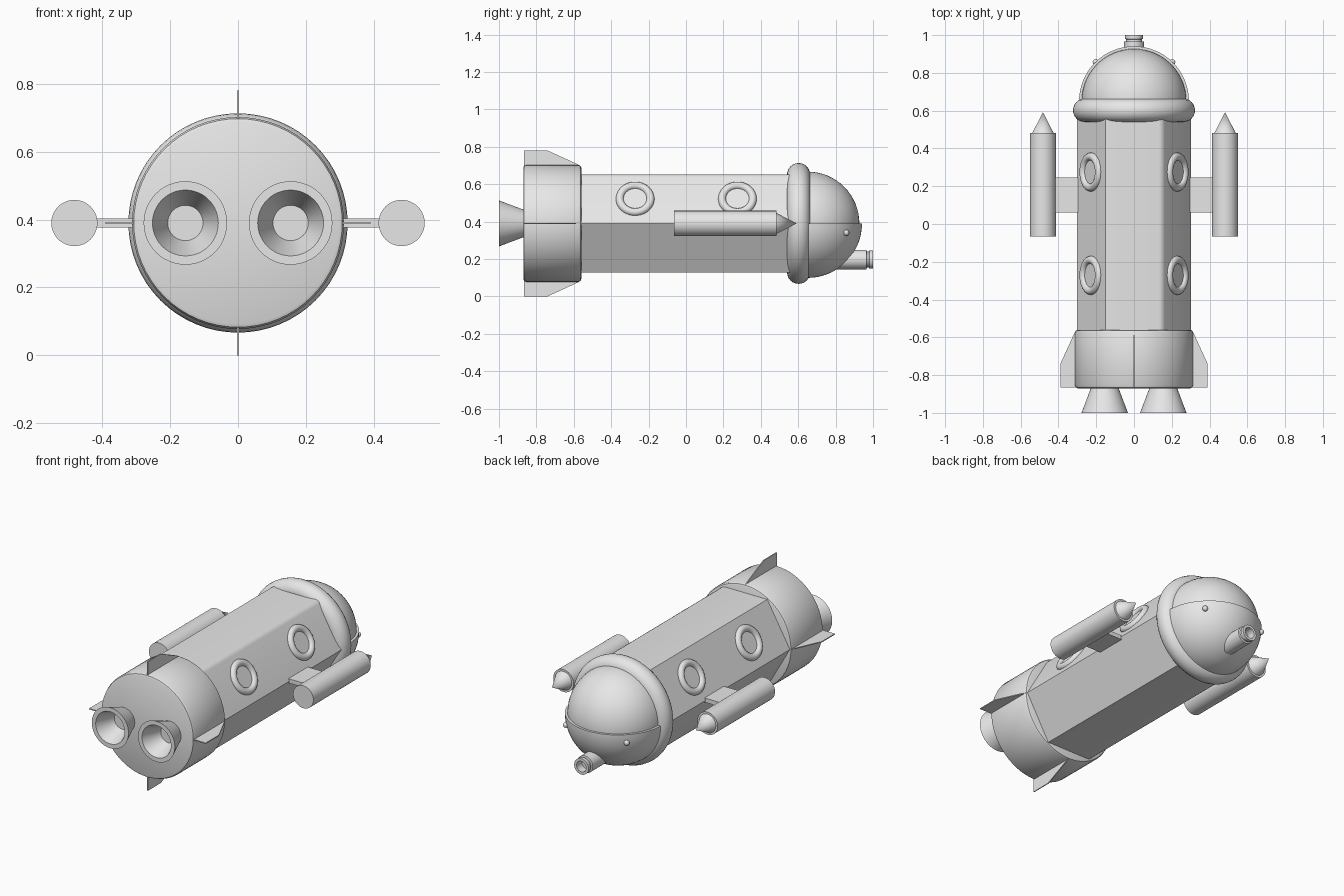
import bpy, bmesh, math
from mathutils import Matrix, Vector

if "Cube" in bpy.data.objects:
    bpy.data.objects.remove(bpy.data.objects["Cube"])

AXIS_Z = 0.39                      # height of the ship's long axis

grey = bpy.data.materials.new("hull grey")
grey.use_nodes = True
grey.diffuse_color = (0.8, 0.8, 0.8, 1)
grey.node_tree.nodes["Principled BSDF"].inputs["Base Color"].default_value = (0.8, 0.8, 0.8, 1)


def finish(name, bm, smooth=True):
    bmesh.ops.remove_doubles(bm, verts=bm.verts, dist=1e-5)
    bmesh.ops.recalc_face_normals(bm, faces=bm.faces)
    mesh = bpy.data.meshes.new(name)
    bm.to_mesh(mesh)
    bm.free()
    mesh.materials.append(grey)
    obj = bpy.data.objects.new(name, mesh)
    bpy.context.collection.objects.link(obj)
    if smooth:
        bpy.ops.object.select_all(action="DESELECT")
        obj.select_set(True)
        bpy.context.view_layer.objects.active = obj
        bpy.ops.object.shade_smooth_by_angle(angle=math.radians(35))
    return obj


def lathe(name, profile, matrix, segs=48):
    """Revolve (radius, height) points about local z, then place with matrix."""
    bm = bmesh.new()
    verts = [bm.verts.new((r, 0, h)) for r, h in profile]
    edges = [bm.edges.new(pair) for pair in zip(verts, verts[1:])]
    bmesh.ops.spin(bm, geom=verts + edges, cent=(0, 0, 0), axis=(0, 0, 1),
                   angle=2 * math.pi, steps=segs, use_merge=True)
    bm.transform(matrix)
    return finish(name, bm)


def along_y(x=0, z=AXIS_Z):
    """Local z points to +y, through the given x and z."""
    return Matrix.Translation((x, 0, z)) @ Matrix.Rotation(-math.pi / 2, 4, "X")


def ring_profile(major, minor, height=0, n=16):
    return [(major + minor * math.cos(2 * math.pi * i / n),
             height + minor * math.sin(2 * math.pi * i / n)) for i in range(n + 1)]


def prism(name, outline, thickness, matrix):
    """Flat outline in local xy, extruded evenly about local z = 0."""
    bm = bmesh.new()
    face = bm.faces.new([bm.verts.new((a, b, -thickness / 2)) for a, b in outline])
    out = bmesh.ops.extrude_face_region(bm, geom=[face])["geom"]
    bmesh.ops.translate(bm, vec=(0, 0, thickness),
                        verts=[v for v in out if isinstance(v, bmesh.types.BMVert)])
    bm.transform(matrix)
    return finish(name, bm, smooth=False)


# Hexagonal fuselage with softened long edges
bm = bmesh.new()
bmesh.ops.create_cone(bm, cap_ends=True, segments=6, radius1=0.303, radius2=0.303, depth=1.2)
bm.transform(Matrix.Rotation(math.pi / 2, 4, "X") @ Matrix.Rotation(math.pi / 2, 4, "Z"))
if max(v.co.x for v in bm.verts) < 0.3:
    bm.transform(Matrix.Rotation(math.pi / 6, 4, "Y"))
bm.transform(Matrix.Translation((0, 0, AXIS_Z)))
long_edges = [e for e in bm.edges if abs(e.verts[0].co.y - e.verts[1].co.y) > 1]
bmesh.ops.bevel(bm, geom=long_edges, offset=0.02, segments=3, profile=0.5, affect="EDGES")
finish("fuselage", bm)

# Engine shroud with rounded rims
lathe("engine_shroud", [(0, -0.87), (0.298, -0.87), (0.307, -0.866), (0.312, -0.855),
                        (0.312, -0.575), (0.307, -0.564), (0.298, -0.56), (0, -0.56)],
      along_y(), 64)

# Collar between fuselage and nose
lathe("nose_collar", ring_profile(0.261, 0.062, 0.602, 24), along_y(), 64)

# Nose: upper canopy, and a slightly larger lower shell
for name, radius in (("upper_canopy", 0.277), ("lower_nose_shell", 0.291)):
    bm = bmesh.new()
    bmesh.ops.create_uvsphere(bm, u_segments=64, v_segments=32, radius=radius)
    bm.transform(along_y() @ Matrix.Identity(4))
    bm.transform(Matrix.Translation((0, 0.65, 0)))
    cuts = [((0, 0.6, 0), (0, -1, 0))]
    if name == "lower_nose_shell":
        cuts.append(((0, 0, AXIS_Z), (0, 0, 1)))
    for point, normal in cuts:
        cut = bmesh.ops.bisect_plane(bm, geom=bm.verts[:] + bm.edges[:] + bm.faces[:],
                                     plane_co=point, plane_no=normal, clear_outer=True)
        rim = [g for g in cut["geom_cut"] if isinstance(g, bmesh.types.BMEdge)]
        bmesh.ops.contextual_create(bm, geom=rim)
    finish(name, bm)

# Hollow probe under the nose
lathe("nose_probe", [(0, 0.75), (0.052, 0.75), (0.052, 0.965), (0.042, 0.967),
                     (0.042, 0.978), (0.048, 0.98), (0.048, 1.0), (0.032, 1.0),
                     (0.032, 0.95), (0, 0.95)], along_y(z=0.197), 32)

# Fins: top, bottom, left and right
fin = [(0.28, -0.865), (0.39, -0.865), (0.39, -0.74), (0.312, -0.57), (0.28, -0.57)]
for i, side in enumerate(("left", "top", "right", "bottom")):
    prism(side + "_fin", fin, 0.006,
          Matrix.Translation((0, 0, AXIS_Z)) @ Matrix.Rotation(-i * math.pi / 2, 4, "Y"))

for sign, side in ((1, "left"), (-1, "right")):
    # Flared exhaust bell
    lathe(side + "_exhaust", [(0, -0.86), (0.07, -0.86), (0.123, -1.0), (0.097, -1.0),
                              (0.052, -0.885), (0, -0.885)], along_y(sign * 0.155))

    # Side pod, its pointed tip and its pylon
    lathe(side + "_pod", [(0, -0.065), (0.068, -0.065), (0.068, 0.483), (0, 0.483)],
          along_y(sign * 0.482))
    lathe(side + "_pod_tip", [(0, 0.48), (0.056, 0.483), (0, 0.592)],
          along_y(sign * 0.482), 32)
    prism(side + "_pylon", [(sign * x, y) for x, y in
                            ((0.26, 0.06), (0.44, 0.06), (0.44, 0.245), (0.26, 0.245))],
          0.026, Matrix.Translation((0, 0, AXIS_Z)))

    # Nose stud
    bm = bmesh.new()
    bmesh.ops.create_uvsphere(bm, u_segments=16, v_segments=10, radius=0.016)
    bm.transform(Matrix.Translation((sign * 0.203, 0.857, 0.34)))
    finish(side + "_nose_stud", bm)

    # Portholes on the upper slanted faces
    normal = Vector((sign * math.sin(math.pi / 3), 0, 0.5))
    turn = normal.to_track_quat("Z", "Y").to_matrix().to_4x4()
    for y, place in ((-0.272, "rear"), (0.275, "fore")):
        centre = normal * 0.262 + Vector((0, y, AXIS_Z))
        matrix = Matrix.Translation(centre) @ turn
        lathe(f"{side}_{place}_porthole_frame", ring_profile(0.082, 0.021), matrix, 40)
        lathe(f"{side}_{place}_porthole_glass",
              [(0, -0.002), (0.075, -0.002), (0.075, 0.004), (0, 0.004)], matrix, 40)
